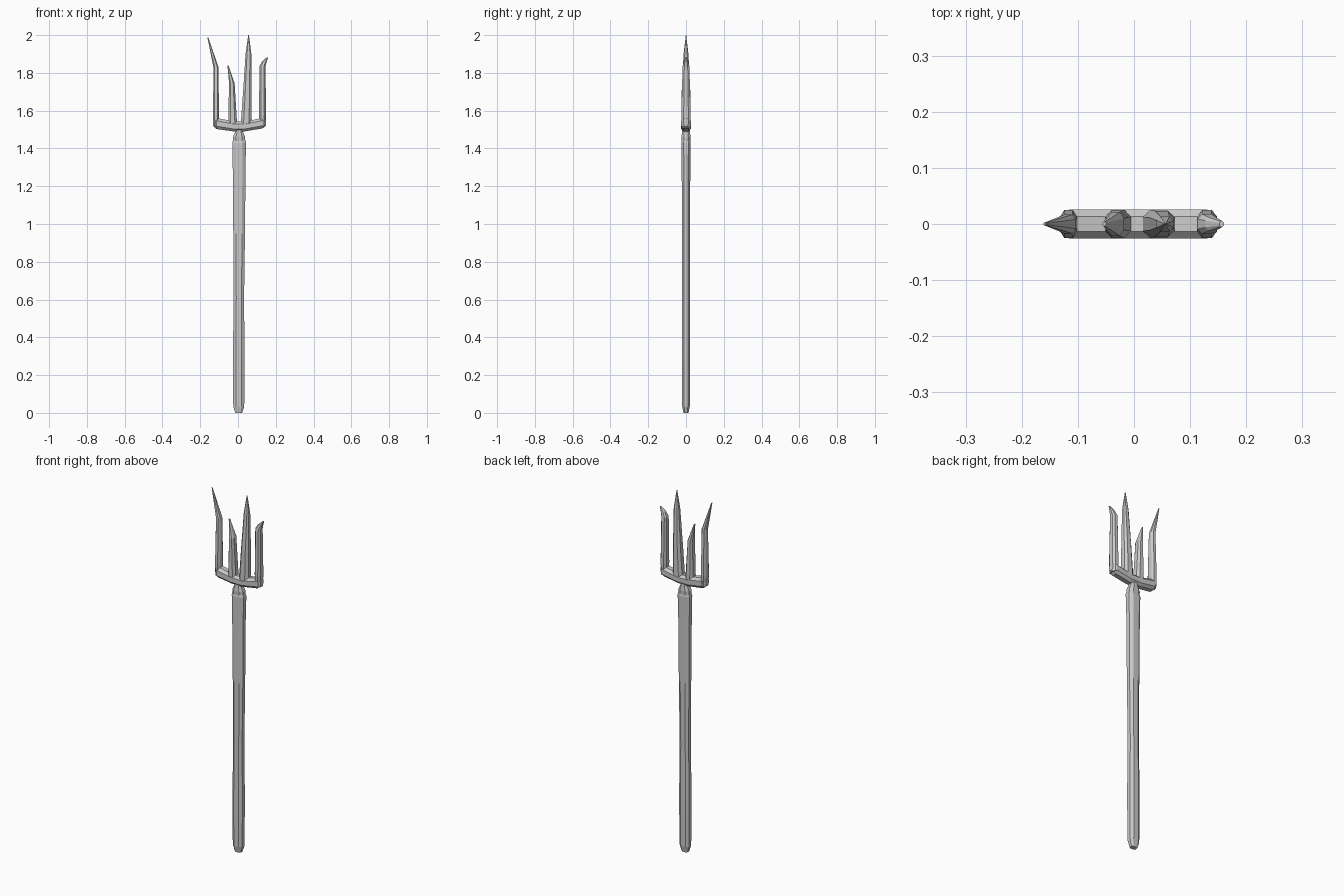
import bpy, bmesh


def loft(name, rings, along="z"):
    """Eight-sided loft. Ring: (position, low, high, half depth in y)."""
    bm = bmesh.new()
    loops = []
    for p, a, b, h in rings:
        c, w = (a + b) / 2, (b - a) / 2
        k = 0.5
        pts = [(1, -k), (1, k), (k, 1), (-k, 1), (-1, k), (-1, -k), (-k, -1), (k, -1)]
        loop = []
        for u, v in pts:
            s, y = c + u * w, v * h
            loop.append(bm.verts.new((s, y, p) if along == "z" else (p, y, s)))
        loops.append(loop)
    for lo, hi in zip(loops, loops[1:]):
        for i in range(8):
            j = (i + 1) % 8
            bm.faces.new((lo[i], lo[j], hi[j], hi[i]))
    bm.faces.new(loops[0][::-1])
    bm.faces.new(loops[-1])
    bmesh.ops.recalc_face_normals(bm, faces=bm.faces)
    mesh = bpy.data.meshes.new(name)
    bm.to_mesh(mesh)
    bm.free()
    obj = bpy.data.objects.new(name, mesh)
    bpy.context.collection.objects.link(obj)
    return obj


# Wooden shaft, slightly uneven, with a tapered foot
loft("shaft", [
    (0.0, -0.014, 0.022, 0.013), (0.035, -0.025, 0.033, 0.020),
    (0.20, -0.027, 0.034, 0.022), (0.29, -0.027, 0.035, 0.022),
    (0.60, -0.023, 0.032, 0.020), (0.95, -0.025, 0.037, 0.021),
    (1.32, -0.028, 0.040, 0.023), (1.43, -0.030, 0.043, 0.025),
    (1.445, -0.026, 0.039, 0.022)])

# Socket between shaft and fork
loft("socket", [
    (1.42, -0.027, 0.039, 0.022), (1.46, -0.027, 0.038, 0.024),
    (1.485, -0.016, 0.027, 0.021), (1.51, -0.014, 0.026, 0.019)])

# Bowed crossbar of the fork
loft("crossbar", [
    (-0.132, 1.520, 1.560, 0.014), (-0.115, 1.503, 1.562, 0.026),
    (-0.03, 1.491, 1.544, 0.026), (0.04, 1.491, 1.542, 0.026),
    (0.13, 1.506, 1.562, 0.026), (0.148, 1.522, 1.560, 0.014)], along="x")

# Four tines, each ending in a point
tines = {
    "outer_tine_left": [
        (1.515, -0.130, -0.103, 0.022), (1.58, -0.132, -0.101, 0.025),
        (1.83, -0.130, -0.103, 0.017), (1.987, -0.162, -0.157, 0.002)],
    "inner_tine_left": [
        (1.52, -0.052, -0.004, 0.025), (1.60, -0.051, -0.009, 0.024),
        (1.745, -0.047, -0.018, 0.021), (1.84, -0.056, -0.050, 0.004)],
    "inner_tine_right": [
        (1.52, 0.014, 0.073, 0.025), (1.70, 0.027, 0.072, 0.023),
        (1.90, 0.040, 0.071, 0.013), (2.0, 0.054, 0.058, 0.001)],
    "outer_tine_right": [
        (1.515, 0.113, 0.146, 0.022), (1.58, 0.112, 0.148, 0.025),
        (1.835, 0.113, 0.146, 0.018), (1.86, 0.127, 0.152, 0.012),
        (1.882, 0.152, 0.160, 0.005)],
}
for name, rings in tines.items():
    loft(name, rings)
